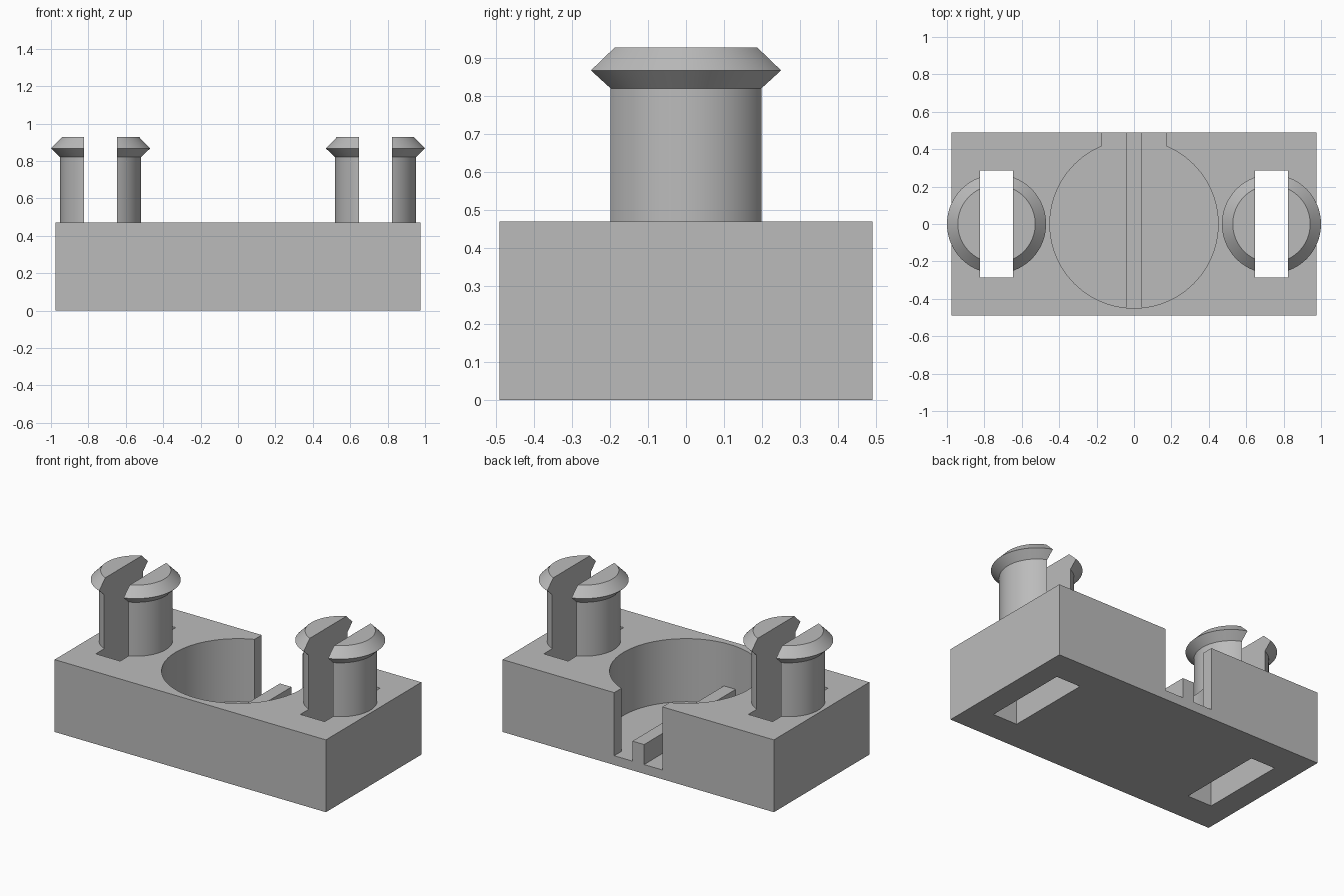
import bpy
import bmesh
from math import cos, sin, pi
from mathutils import Vector

if "Cube" in bpy.data.objects:
    bpy.data.objects.remove(bpy.data.objects["Cube"])

grey = bpy.data.materials.new("plain_grey")
grey.use_nodes = True
COLOR = (0.5, 0.5, 0.5, 1)
grey.diffuse_color = COLOR
grey.node_tree.nodes["Principled BSDF"].inputs["Base Color"].default_value = COLOR

BASE_TOP, FLOOR = 0.47, 0.06
PEG_X, SLOT_HALF = 0.735, 0.0875
SEGMENTS = 96


def finish(name, bm):
    bmesh.ops.recalc_face_normals(bm, faces=bm.faces)
    mesh = bpy.data.meshes.new(name)
    bm.to_mesh(mesh)
    bm.free()
    mesh.materials.append(grey)
    obj = bpy.data.objects.new(name, mesh)
    bpy.context.collection.objects.link(obj)
    return obj


def box(name, low, high):
    low, high = Vector(low), Vector(high)
    bm = bmesh.new()
    bmesh.ops.create_cube(bm, size=1)
    bmesh.ops.scale(bm, vec=high - low, verts=bm.verts)
    bmesh.ops.translate(bm, vec=(low + high) / 2, verts=bm.verts)
    return finish(name, bm)


def turned(name, x, profile):
    """Solid of revolution about a vertical axis, from (radius, z) pairs."""
    bm = bmesh.new()
    angles = [2 * pi * i / SEGMENTS for i in range(SEGMENTS)]
    rings = [[bm.verts.new((x + r * cos(a), r * sin(a), z)) for a in angles]
             for r, z in profile]
    for lower, upper in zip(rings, rings[1:]):
        for i in range(SEGMENTS):
            j = (i + 1) % SEGMENTS
            bm.faces.new((lower[i], lower[j], upper[j], upper[i]))
    bm.faces.new(rings[0])
    bm.faces.new(rings[-1])
    return finish(name, bm)


def activate(obj):
    bpy.ops.object.select_all(action='DESELECT')
    obj.select_set(True)
    bpy.context.view_layer.objects.active = obj


def cut(obj, cutter):
    mod = obj.modifiers.new("cut", 'BOOLEAN')
    mod.operation = 'DIFFERENCE'
    mod.solver = 'EXACT'
    mod.object = cutter
    activate(obj)
    bpy.ops.object.modifier_apply(modifier=mod.name)


# Base block with a round pocket that opens through the back
base = box("base_block", (-0.975, -0.49, 0), (0.975, 0.49, BASE_TOP))
pocket = turned("pocket_cutter", 0, [(0.45, FLOOR), (0.45, 0.6)])
opening = box("opening_cutter", (-0.173, 0, FLOOR), (0.173, 0.6, 0.6))
cutters = [pocket, opening]
for cutter in cutters:
    cut(base, cutter)

# Rib along the pocket floor
rib = box("floor_rib", (-0.042, -0.455, FLOOR), (0.042, 0.49, 0.19))

# Flanged pegs, split by slots that run down through the base
pegs = []
for side, sign in (("left", 1), ("right", -1)):
    x = sign * PEG_X
    peg = turned(side + "_split_peg", x,
                 [(0.217, BASE_TOP), (0.217, 0.82), (0.265, 0.867), (0.207, 0.927)])
    slot = box(side + "_slot_cutter", (x - SLOT_HALF, -0.285, -0.1),
               (x + SLOT_HALF, 0.285, 1.1))
    cut(base, slot)
    cut(peg, slot)
    pegs.append(peg)
    cutters.append(slot)

for cutter in cutters:
    bpy.data.objects.remove(cutter)

# Smooth round walls, crisp corners
for obj in (base, *pegs):
    activate(obj)
    bpy.ops.object.shade_smooth_by_angle(angle=pi / 7)
